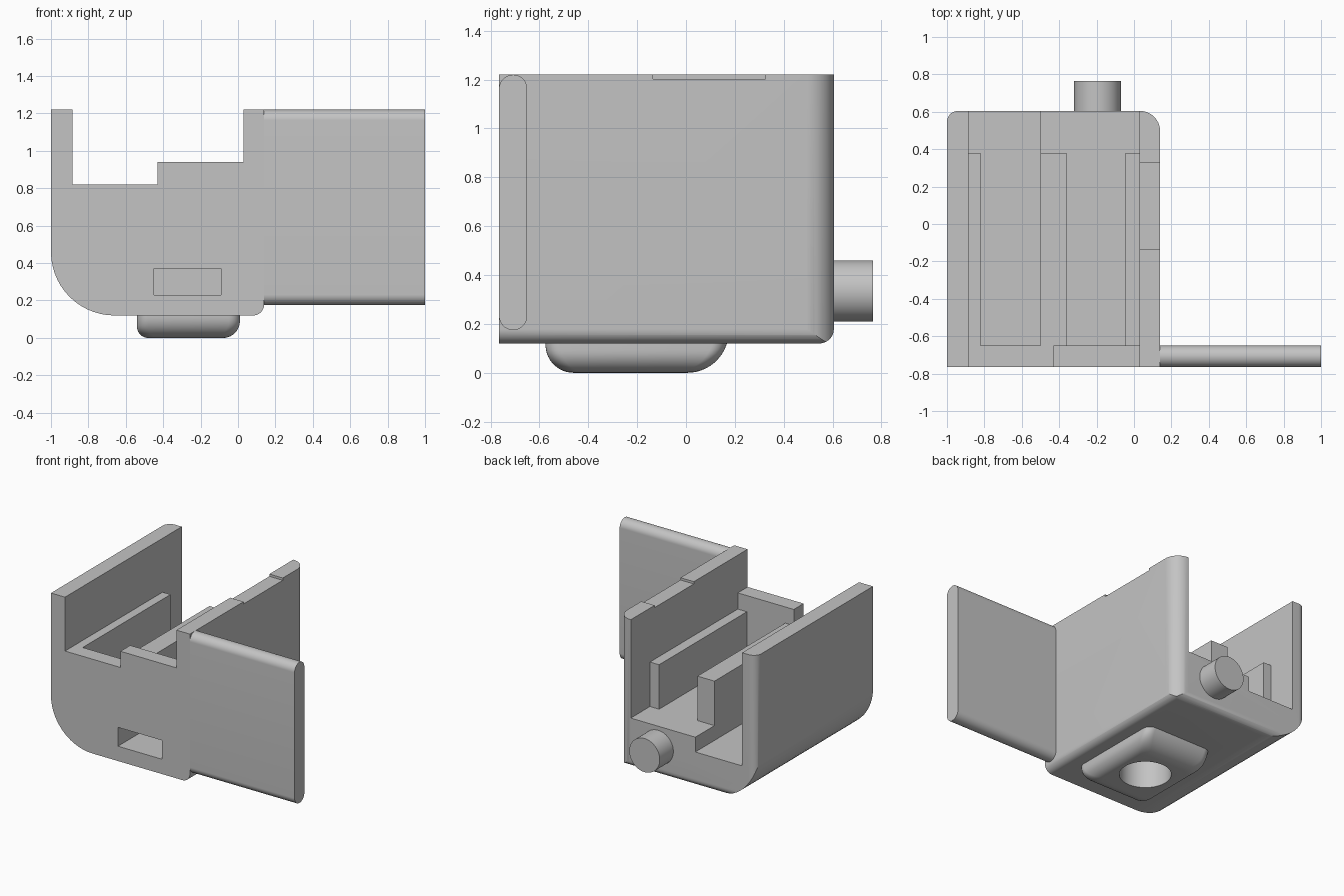
import bpy, bmesh, math
from mathutils import Vector

if "Cube" in bpy.data.objects:
    bpy.data.objects.remove(bpy.data.objects["Cube"], do_unlink=True)

grey = bpy.data.materials.new("plain grey")
grey.use_nodes = True
COLOUR = (0.55, 0.55, 0.55, 1)
grey.diffuse_color = COLOUR
grey.node_tree.nodes["Principled BSDF"].inputs["Base Color"].default_value = COLOUR


def rounded_rect(u0, u1, v0, v1, radii, steps=14):
    """Counter-clockwise outline; radii start at the low corner (u0, v0)."""
    pts = []
    corners = [(u0, v0, 1, 1), (u1, v0, -1, 1), (u1, v1, -1, -1), (u0, v1, 1, -1)]
    for i, ((u, v, su, sv), r) in enumerate(zip(corners, radii)):
        if r == 0:
            pts.append((u, v))
            continue
        for k in range(steps + 1):
            a = math.pi + (i + k / steps) * math.pi / 2
            pts.append((u + su * r + r * math.cos(a), v + sv * r + r * math.sin(a)))
    return pts


def loft(name, rings):
    """Closed solid through rings of equal point count."""
    bm = bmesh.new()
    loops = [[bm.verts.new(p) for p in ring] for ring in rings]
    bm.faces.new(loops[0])
    bm.faces.new(loops[-1])
    n = len(loops[0])
    for a, b in zip(loops, loops[1:]):
        for i in range(n):
            j = (i + 1) % n
            bm.faces.new((a[i], a[j], b[j], b[i]))
    bmesh.ops.recalc_face_normals(bm, faces=bm.faces)
    mesh = bpy.data.meshes.new(name)
    bm.to_mesh(mesh)
    bm.free()
    mesh.materials.append(grey)
    ob = bpy.data.objects.new(name, mesh)
    bpy.context.collection.objects.link(ob)
    return ob


def prism(name, pts, axis, lo, hi):
    """Extrude an outline along x, y or z."""
    place = {"x": lambda u, v, w: (w, u, v),
             "y": lambda u, v, w: (u, w, v),
             "z": lambda u, v, w: (u, v, w)}[axis]
    return loft(name, [[place(u, v, w) for u, v in pts] for w in (lo, hi)])


def box(x0, x1, y0, y1, z0, z1):
    return prism("cutter", rounded_rect(x0, x1, y0, y1, (0,) * 4), "z", z0, z1)


def circle(u, v, r, n=48):
    return [(u + r * math.cos(i * math.tau / n), v + r * math.sin(i * math.tau / n))
            for i in range(n)]


def combine(target, tool, operation):
    mod = target.modifiers.new(operation, "BOOLEAN")
    mod.operation = operation
    mod.solver = "EXACT"
    mod.object = tool
    bpy.context.view_layer.objects.active = target
    bpy.ops.object.modifier_apply(modifier=mod.name)
    bpy.data.objects.remove(tool, do_unlink=True)


FRONT, BACK, INNER_FRONT, RIB_END = -0.765, 0.605, -0.65, 0.38
LEFT_IN, RIGHT_IN, OUT_X = -0.885, 0.03, 0.14
TOP, BASE, RIB_TOP, SILL = 1.22, 0.12, 0.82, 0.94
LOW_FLOOR, HIGH_FLOOR, FAR = 0.38, 0.49, 2

# Housing: front, plan and side outlines intersected
body = prism("housing", rounded_rect(-1, OUT_X, BASE, TOP, (0.34, 0.06, 0, 0)),
             "y", FRONT, BACK)
plan = prism("plan", rounded_rect(-1.1, OUT_X, -1, BACK, (0, 0, 0.11, 0)), "z", -1, FAR)
combine(body, plan, "INTERSECT")
plan = prism("plan", rounded_rect(-1, FAR, -1, BACK, (0, 0, 0, 0.06)), "z", -1, FAR)
combine(body, plan, "INTERSECT")
side = prism("side", rounded_rect(-1, BACK, BASE, FAR, (0, 0.06, 0, 0)), "x", -FAR, FAR)
combine(body, side, "INTERSECT")

# Rounded foot pad, each side with its own edge radius
rings = []
for k in range(15):
    h = 0.14 * (1 - math.cos(k / 14 * math.pi / 2))
    inset = [r - math.sqrt(max(0, r * r - max(0, r - h) ** 2))
             for r in (0.06, 0.09, 0.115, 0.17)]
    outline = rounded_rect(-0.54 + inset[0], 0.01 - inset[1],
                           -0.575 + inset[2], 0.175 - inset[3], (0.06,) * 4, 8)
    rings.append([(x, y, h) for x, y in outline])
combine(body, loft("foot", rings), "UNION")

# Open bays, ribs and stepped front sill
cuts = [
    (LEFT_IN, RIGHT_IN, INNER_FRONT, FAR, RIB_TOP, FAR),
    (LEFT_IN, -0.43, -FAR, FAR, RIB_TOP, FAR),
    (-0.43, RIGHT_IN, -FAR, FAR, SILL, FAR),
    (-0.82, -0.50, INNER_FRONT, FAR, LOW_FLOOR, FAR),
    (-0.36, -0.045, INNER_FRONT, FAR, HIGH_FLOOR, FAR),
    (LEFT_IN, -0.50, RIB_END, FAR, LOW_FLOOR, FAR),
    (-0.50, RIGHT_IN, RIB_END, FAR, HIGH_FLOOR, FAR),
    (0, FAR, -0.135, 0.325, 1.203, FAR),       # shallow notch on the wall top
    (-0.45, -0.09, -FAR, -0.02, 0.23, 0.37),   # front slot
]
for c in cuts:
    combine(body, box(*c), "DIFFERENCE")

# Round hole through the foot up to the slot
combine(body, prism("hole", circle(-0.267, -0.2, 0.175), "z", -1, 0.3), "DIFFERENCE")

# Side plate with rounded long edges
plate = prism("side_plate", rounded_rect(FRONT, INNER_FRONT, 0.175, TOP, (0.0574,) * 4),
              "x", OUT_X, 1)

# Peg on the back
peg = prism("back_peg", circle(-0.195, 0.335, 0.125), "y", BACK - 0.02, 0.765)

for ob in (body, plate, peg):
    bpy.ops.object.select_all(action="DESELECT")
    ob.select_set(True)
    bpy.context.view_layer.objects.active = ob
    bpy.ops.object.shade_smooth_by_angle(angle=math.radians(30))
